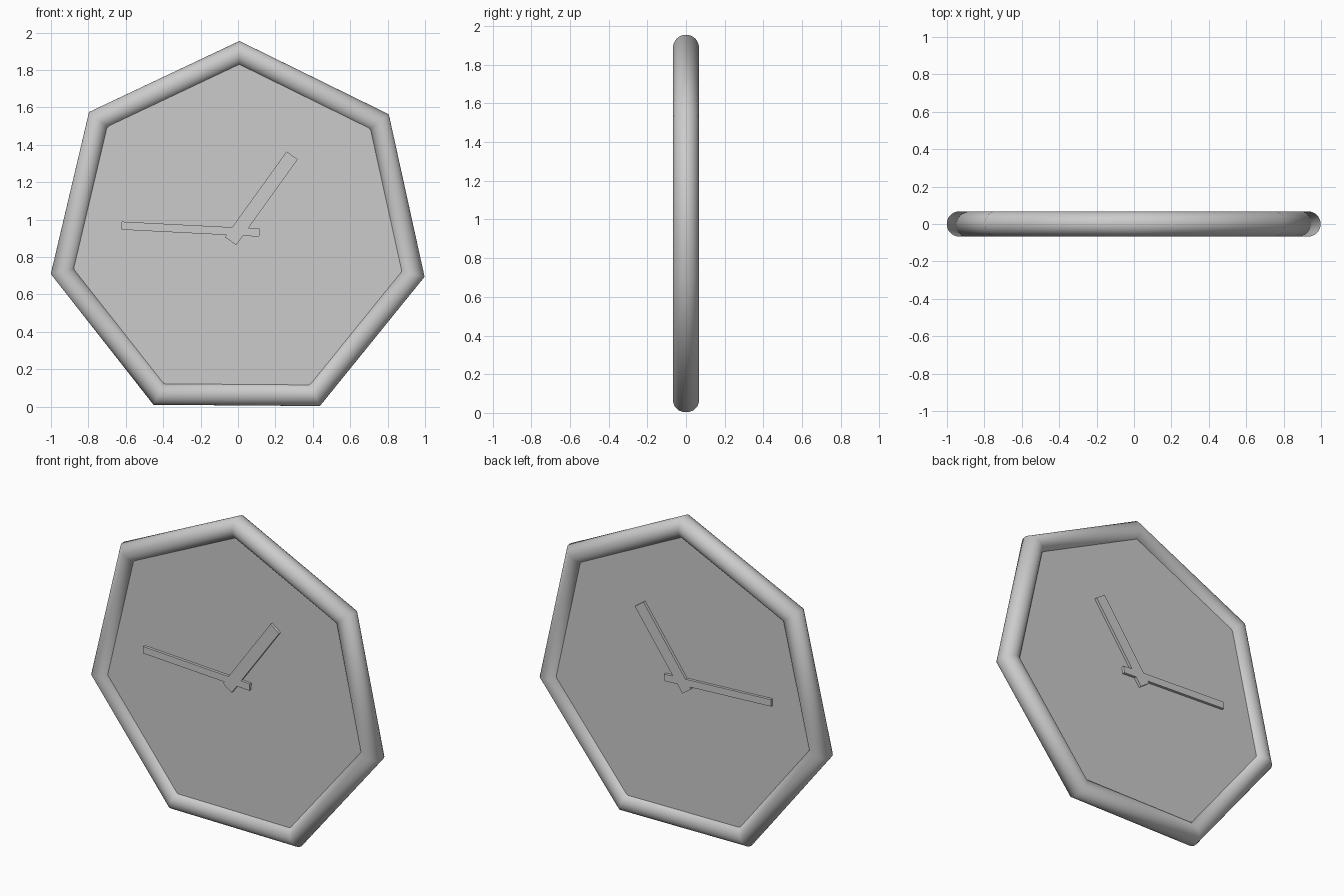
import bpy
import bmesh
import math
from mathutils import Matrix

cube = bpy.data.objects.get("Cube")
if cube:
    bpy.data.objects.remove(cube, do_unlink=True)

grey = bpy.data.materials.new("plain grey")
grey.use_nodes = True
colour = (0.6, 0.6, 0.6, 1)
grey.diffuse_color = colour
grey.node_tree.nodes["Principled BSDF"].inputs["Base Color"].default_value = colour

CENTRE_Z = 0.93
TILT = 0.0075
SIDES = 7


def finish(name):
    obj = bpy.context.object
    obj.name = name
    obj.data.name = name
    obj.data.materials.append(grey)
    return obj


# Seven-sided round frame, one corner at the top
bpy.ops.mesh.primitive_torus_add(
    major_segments=SIDES, minor_segments=32,
    major_radius=0.958, minor_radius=0.067)
frame = finish("frame")
frame.data.transform(
    Matrix.Translation((0, 0, CENTRE_Z))
    @ Matrix.Rotation(TILT - math.pi / 2, 4, 'Y')
    @ Matrix.Rotation(math.pi / 2, 4, 'X'))
bpy.ops.object.shade_smooth()

# Flat face plate, its rim buried in the frame
bpy.ops.mesh.primitive_cylinder_add(vertices=32, radius=0.9, depth=0.066)
face = finish("clock_face")
face.data.transform(
    Matrix.Translation((0, 0, CENTRE_Z))
    @ Matrix.Rotation(TILT, 4, 'Y')
    @ Matrix.Rotation(math.pi / 2, 4, 'X'))
bpy.ops.object.shade_smooth_by_angle()


# Hands pass through the plate and show on both sides
def hand(name, x, z, length, width, degrees):
    bpy.ops.mesh.primitive_cube_add(size=1)
    obj = finish(name)
    obj.data.transform(
        Matrix.Translation((x, 0, z))
        @ Matrix.Rotation(math.radians(-degrees), 4, 'Y')
        @ Matrix.Diagonal((length, 0.1, width, 1)))


hand("minute_hand", -0.254, 0.949, 0.738, 0.043, -2.9)
hand("hour_hand", 0.125, 1.114, 0.564, 0.073, 54.3)
